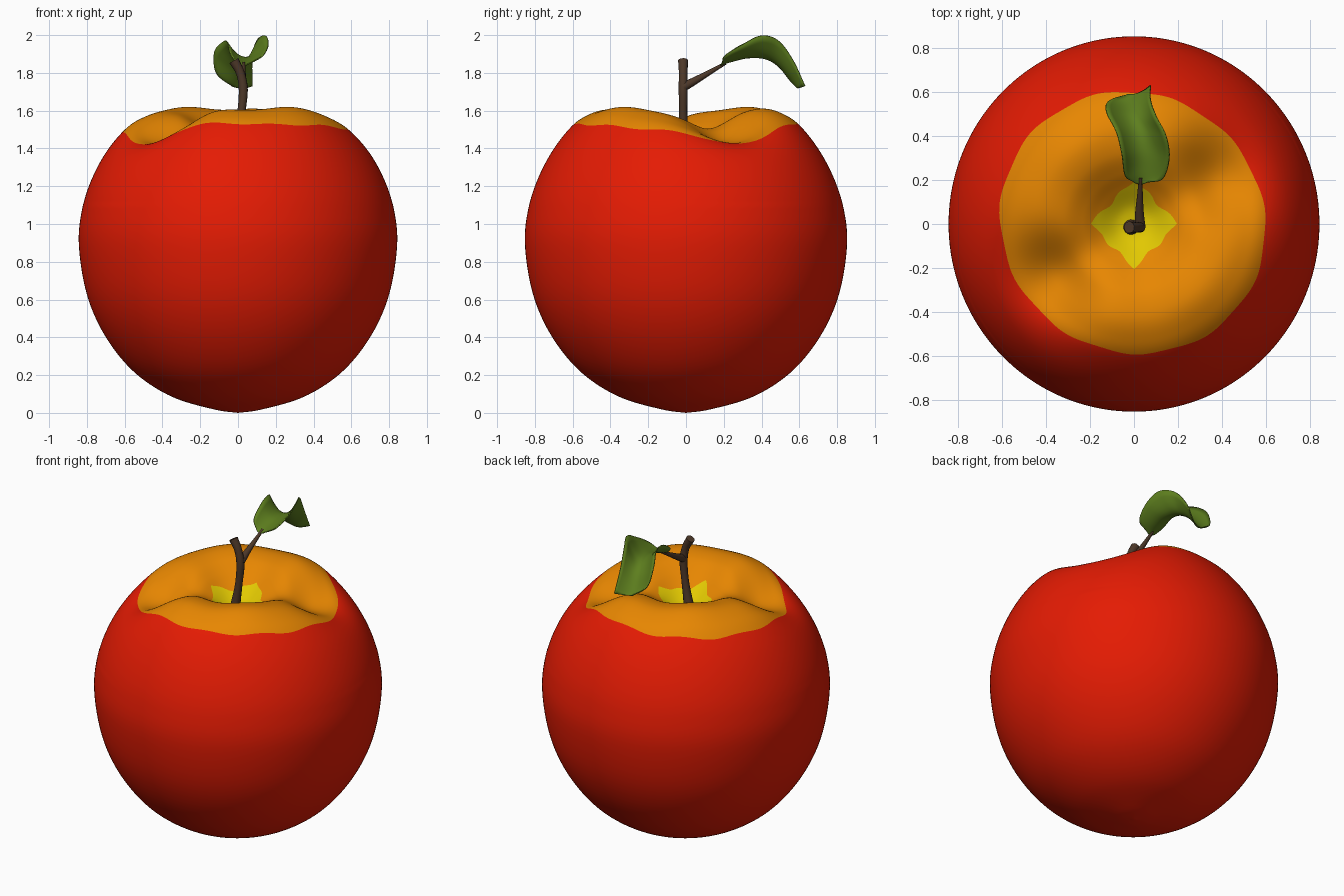
import bpy, bmesh, math
from mathutils import Vector

if "Cube" in bpy.data.objects:
    bpy.data.objects.remove(bpy.data.objects["Cube"])


def mat(name, rgb):
    m = bpy.data.materials.new(name)
    m.diffuse_color = (*rgb, 1)
    m.use_nodes = True
    m.node_tree.nodes["Principled BSDF"].inputs["Base Color"].default_value = m.diffuse_color
    return m


red = mat("red skin", (0.78, 0.011, 0.001))
orange = mat("orange top", (0.80, 0.24, 0.0005))
yellow = mat("yellow centre", (0.76, 0.58, 0.0005))
brown = mat("brown wood", (0.075, 0.04, 0.022))
green = mat("leaf green", (0.11, 0.21, 0.013))


def smooth_path(points, sub):
    """Catmull-Rom curve through the points."""
    p = [Vector(q) for q in points]
    p = [2 * p[0] - p[1]] + p + [2 * p[-1] - p[-2]]
    out = []
    for i in range(1, len(p) - 2):
        a, b, c, d = p[i - 1:i + 3]
        for k in range(sub):
            t = k / sub
            out.append(0.5 * (2 * b + (c - a) * t + (2 * a - 5 * b + 4 * c - d) * t * t
                              + (3 * b - a - 3 * c + d) * t ** 3))
    return out + [p[-2]]


def make(name, bm, mats):
    bmesh.ops.recalc_face_normals(bm, faces=bm.faces)
    for f in bm.faces:
        f.smooth = True
    me = bpy.data.meshes.new(name)
    bm.to_mesh(me)
    bm.free()
    for m in mats:
        me.materials.append(m)
    ob = bpy.data.objects.new(name, me)
    bpy.context.collection.objects.link(ob)
    return ob


# Fruit body: revolved profile, with two dips and small waves in the rim
SUB, N = 9, 160
profile = [(0, 0), (0.12, 0.017), (0.33, 0.077), (0.5, 0.175), (0.63, 0.302), (0.74, 0.473),
           (0.81, 0.665), (0.843, 0.90), (0.825, 1.08), (0.775, 1.24), (0.695, 1.395),
           (0.595, 1.525), (0.51, 1.585), (0.42, 1.612), (0.32, 1.595), (0.235, 1.545),
           (0.165, 1.49), (0.08, 1.43), (0, 1.41)]
EDGE_O, EDGE_Y = 11 * SUB, 16 * SUB      # rings where orange and yellow begin
DIPS = (math.radians(25), math.radians(212))
rings = smooth_path([(r, z, 0) for r, z in profile], SUB)


def dip(a):
    return sum(math.exp(-(math.remainder(a - d, math.tau) / math.radians(29)) ** 2)
               for d in DIPS)


def body_point(i, a):
    # slide rings along the profile so colour edges become wavy
    wave_o = (0.016 * math.cos(2 * a - 5.2) + 0.008 * math.cos(a - 2.3)
              + 0.005 * math.sin(11 * a))
    wave_y = (0.2 / (abs(math.cos(a)) + abs(math.sin(a))) - 0.165
              + 0.008 * math.sin(7 * a))
    i = (i - wave_o / 0.0105 * math.exp(-((i - EDGE_O) / 8) ** 2)
         - wave_y / 0.009 * math.exp(-((i - EDGE_Y) / 9) ** 2))
    k = min(max(int(i), 0), len(rings) - 2)
    p = rings[k].lerp(rings[k + 1], i - k)
    r, z = p.x, p.y
    if z > 1.1:
        w = math.exp(-((r - 0.44) / (0.21 if r > 0.44 else 0.17)) ** 2)
        z += w * (-0.175 * dip(a) + 0.008 * math.sin(6 * a + 0.6))
    return r * math.cos(a), 1.012 * r * math.sin(a), z


bm = bmesh.new()
loops = [[bm.verts.new(body_point(i, math.tau * k / N)) for k in range(N)]
         for i in range(1, len(rings) - 1)]
bottom = bm.verts.new((0, 0, 0))
top = bm.verts.new((0, 0, rings[-1].y))
for k in range(N):
    j = (k + 1) % N
    bm.faces.new((bottom, loops[0][j], loops[0][k]))
    bm.faces.new((top, loops[-1][k], loops[-1][j])).material_index = 2
    for i, (A, B) in enumerate(zip(loops, loops[1:]), 1):
        f = bm.faces.new((A[k], A[j], B[j], B[k]))
        f.material_index = (i >= EDGE_O) + (i >= EDGE_Y)
make("fruit_body", bm, [red, orange, yellow])


# Stem and branch: tapered tubes along a path
def tube(name, points, sides=12):
    path = smooth_path(points, 6)
    bm = bmesh.new()
    loops = []
    for i, p in enumerate(path):
        t = (path[min(i + 1, len(path) - 1)] - path[max(i - 1, 0)]).xyz.normalized()
        u = t.cross(Vector((0.97, 0.1, 0.2))).normalized()
        v = t.cross(u)
        loops.append([bm.verts.new(p.xyz + p.w * (u * math.cos(math.tau * k / sides)
                                                  + v * math.sin(math.tau * k / sides)))
                      for k in range(sides)])
    for A, B in zip(loops, loops[1:]):
        for k in range(sides):
            j = (k + 1) % sides
            bm.faces.new((A[k], A[j], B[j], B[k]))
    bm.faces.new(loops[0])
    bm.faces.new(loops[-1])
    ob = make(name, bm, [brown])
    ob.data.set_sharp_from_angle(angle=math.radians(50))


tube("stem", [(-0.015, -0.015, 1.40, 0.042), (-0.008, -0.015, 1.44, 0.03),
              (0.016, -0.015, 1.58, 0.022), (0.028, -0.015, 1.71, 0.024),
              (0.012, -0.015, 1.80, 0.023), (-0.022, -0.015, 1.865, 0.027)])
tube("branch", [(0.028, -0.015, 1.725, 0.025), (0.025, 0.05, 1.76, 0.02),
                (0.027, 0.12, 1.80, 0.014), (0.03, 0.21, 1.852, 0.008)])

# Leaf: folded, drooping blade lofted from left edge, midrib and right edge
left = [(0.0, 0.19, 1.85), (-0.04, 0.22, 1.90), (-0.055, 0.32, 1.96), (-0.08, 0.42, 1.965),
        (-0.125, 0.51, 1.91), (-0.115, 0.56, 1.80), (-0.03, 0.59, 1.73)]
mid = [(0.03, 0.18, 1.84), (0.04, 0.24, 1.86), (0.045, 0.33, 1.88), (0.03, 0.42, 1.875),
       (0.0, 0.49, 1.835), (-0.01, 0.555, 1.76), (0.02, 0.595, 1.72)]
right = [(0.06, 0.19, 1.85), (0.13, 0.205, 1.89), (0.16, 0.30, 1.95), (0.145, 0.40, 1.997),
         (0.10, 0.49, 1.97), (0.075, 0.565, 1.87), (0.075, 0.63, 1.73)]
bm = bmesh.new()
rows = []
for l, m, r in zip(*(smooth_path(e, 6) for e in (left, mid, right))):
    row = []
    for k in range(13):
        t = k / 6 - 1
        row.append(bm.verts.new(l * (t * (t - 1) / 2) + m * (1 - t * t) + r * (t * (t + 1) / 2)))
    rows.append(row)
for A, B in zip(rows, rows[1:]):
    for k in range(12):
        bm.faces.new((A[k], A[k + 1], B[k + 1], B[k]))
leaf = make("leaf", bm, [green])
s = leaf.modifiers.new("thickness", 'SOLIDIFY')
s.thickness = 0.006
s.offset = 0
